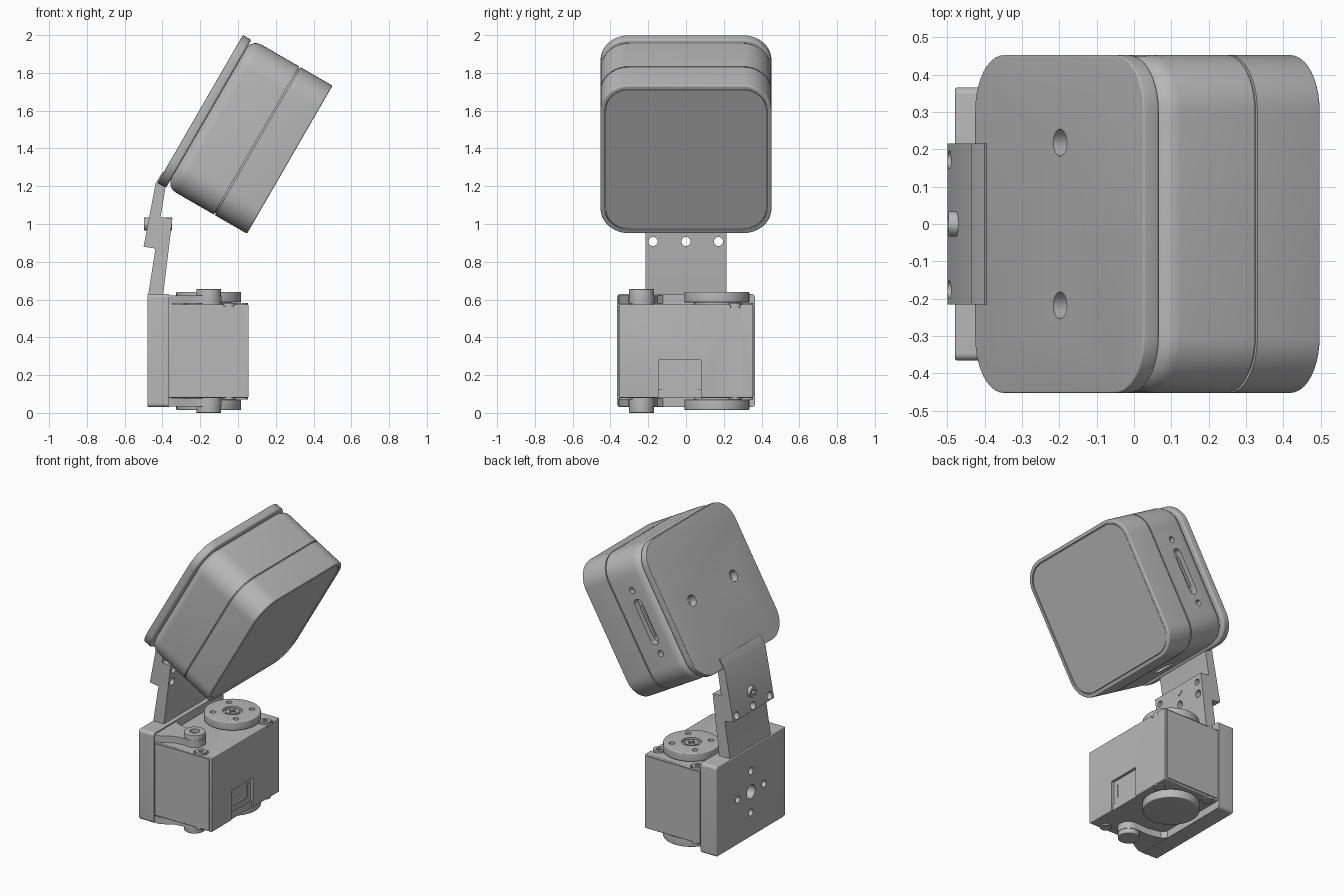
import bpy, bmesh, math
from mathutils import Matrix, Vector

if "Cube" in bpy.data.objects:
    bpy.data.objects.remove(bpy.data.objects["Cube"])

grey = bpy.data.materials.new("plain grey")
grey.use_nodes = True
grey.diffuse_color = (0.48, 0.48, 0.48, 1)
grey.node_tree.nodes["Principled BSDF"].inputs["Base Color"].default_value = (0.48, 0.48, 0.48, 1)


def frame(a, b, c, origin=(0, 0, 0)):
    """Matrix whose columns are the local axes and origin."""
    m = Matrix((a, b, c)).transposed().to_4x4()
    m.translation = Vector(origin)
    return m


UP = Matrix.Identity(4)                                   # outline in xy
SIDE = frame((1, 0, 0), (0, 0, 1), (0, -1, 0))            # outline in xz
FACE = frame((0, 1, 0), (0, 0, 1), (1, 0, 0))             # outline in yz
c30, s30 = math.cos(math.radians(30)), 0.5
HEAD = frame((0, 1, 0), (s30, 0, c30), (c30, 0, -s30), (-0.198, 0, 1.613))
HEAD_SIDE = HEAD @ frame((0, 1, 0), (0, 0, 1), (1, 0, 0))  # outline in head (up, depth)
HEAD_BASE = HEAD @ frame((1, 0, 0), (0, 0, 1), (0, -1, 0))  # outline in head (across, depth)


def slab(name, outline, lo, hi, matrix=UP, round_lo=0, round_hi=0):
    """Extrude an outline from lo to hi, with optional rounded rims."""
    bm = bmesh.new()
    base = bm.faces.new([bm.verts.new((x, y, lo)) for x, y in outline])
    top = bmesh.ops.extrude_face_region(bm, geom=[base])["geom"]
    for v in top:
        if isinstance(v, bmesh.types.BMVert):
            v.co.z = hi
    for level, r in ((lo, round_lo), (hi, round_hi)):
        if r:
            rim = [e for e in bm.edges if all(abs(v.co.z - level) < 1e-5 for v in e.verts)]
            bmesh.ops.bevel(bm, geom=rim, offset=r, segments=5, profile=0.5, affect='EDGES')
    bmesh.ops.recalc_face_normals(bm, faces=bm.faces)
    bm.transform(matrix)
    mesh = bpy.data.meshes.new(name)
    bm.to_mesh(mesh)
    bm.free()
    mesh.materials.append(grey)
    obj = bpy.data.objects.new(name, mesh)
    bpy.context.collection.objects.link(obj)
    return obj


def rounded(w, h, r, cx=0, cy=0, n=10):
    pts = []
    for k, (sx, sy) in enumerate(((1, 1), (-1, 1), (-1, -1), (1, -1))):
        for i in range(n + 1):
            a = math.pi / 2 * (k + i / n)
            pts.append((cx + sx * (w / 2 - r) + r * math.cos(a),
                        cy + sy * (h / 2 - r) + r * math.sin(a)))
    return pts


def rect(x0, x1, y0, y1):
    return [(x0, y0), (x1, y0), (x1, y1), (x0, y1)]


def circle(cx, cy, r, n=32):
    return [(cx + r * math.cos(2 * math.pi * i / n), cy + r * math.sin(2 * math.pi * i / n)) for i in range(n)]


def cut(target, *args):
    """Subtract a slab from the target and discard the cutter."""
    tool = slab("cutter", *args)
    tool.hide_render = True
    mod = target.modifiers.new("cut", 'BOOLEAN')
    mod.object, mod.operation, mod.solver = tool, 'DIFFERENCE', 'EXACT'
    bpy.context.view_layer.objects.active = target
    bpy.ops.object.modifier_apply(modifier=mod.name)
    bpy.data.objects.remove(tool)


# Head: mounting plate, rear shell, seam core, front shell with inset panel
plate = slab("head_mount_plate", rounded(0.905, 0.905, 0.15, 0, -0.005), 0, 0.052, HEAD, 0.004, 0.012)
rear = slab("rear_shell", rounded(0.905, 0.905, 0.15), 0.05, 0.341, HEAD, 0.06)
slab("seam_core", rounded(0.885, 0.885, 0.14), 0.33, 0.36, HEAD)
front = slab("front_shell", rounded(0.905, 0.905, 0.15), 0.349, 0.545, HEAD, 0, 0.008)
cut(front, rounded(0.86, 0.86, 0.13), 0.533, 0.6, HEAD)
slab("front_panel", rounded(0.85, 0.85, 0.125), 0.52, 0.541, HEAD)
for y in (-0.218, 0.218):
    cut(plate, circle(y, 0, 0.036), -0.02, 0.06, HEAD)

# Port slot with two small holes on the left side, cable hole underneath
cut(rear, rounded(0.3, 0.06, 0.029, 0, 0.2), 0.41, 0.5, HEAD_SIDE)
slab("port_tongue", rounded(0.2, 0.018, 0.008, 0, 0.2), 0.4, 0.44, HEAD_SIDE)
for u in (-0.21, 0.21):
    cut(rear, circle(u, 0.2, 0.02, 20), 0.42, 0.5, HEAD_SIDE)
cut(rear, rounded(0.14, 0.07, 0.034, 0, 0.22), 0.42, 0.5, HEAD_BASE)

# Leaning tab below the head, and the bracket arm behind it
tab = slab("head_tab", [(-0.436, 1.215), (-0.5, 0.88), (-0.437, 0.87), (-0.383, 1.2),
                        (-0.36, 1.25), (-0.4, 1.275)], -0.215, 0.215, SIDE)
arm = slab("bracket_arm", [(-0.48, 0.6), (-0.4, 0.6), (-0.392, 0.66), (-0.347, 1.03),
                           (-0.411, 1.036), (-0.476, 0.62)], -0.215, 0.215, SIDE)
for y in (-0.175, 0, 0.172):
    for part in (tab, arm):
        cut(part, circle(y, 0.907, 0.024, 20), -0.6, -0.3, FACE)
for y in (-0.175, 0.172):
    cut(arm, circle(y, 0.985, 0.02, 20), -0.39, -0.3, FACE)
bolt = slab("tab_bolt", circle(0, 1.0, 0.034), -0.497, -0.35, FACE)
cut(bolt, circle(0, 1.0, 0.017, 6), -0.6, -0.48, FACE)

# Bracket back plate with a ring of holes
back = slab("bracket_back", rounded(0.732, 0.6, 0.02, 0, 0.33), -0.48, -0.365, FACE, 0.008)
cut(back, circle(0, 0.33, 0.045), -0.6, -0.4, FACE)
for i in range(4):
    a = i * math.pi / 2
    cut(back, circle(0.138 * math.cos(a), 0.33 + 0.138 * math.sin(a), 0.023, 20), -0.6, -0.4, FACE)

# Motor body
body = slab("motor_body", rect(-0.37, 0.055, -0.355, 0.355), 0.08, 0.575, UP, 0.006, 0.006)
slab("motor_side_panels", rect(-0.355, 0.037, -0.361, 0.361), 0.09, 0.565)

# Connector socket with walls and pins
cut(body, rect(-0.145, 0.08, 0.07, 0.28), -0.04, 0.1, FACE)
slab("socket_floor", rect(-0.145, 0.08, 0.08, 0.125), -0.04, 0.045, FACE)
housing = slab("socket_housing", rect(-0.125, 0.06, 0.12, 0.25), -0.04, 0.04, FACE)
cut(housing, rect(-0.108, 0.043, 0.155, 0.3), -0.02, 0.1, FACE)
for i in range(3):
    y = -0.085 + i * 0.05
    slab("socket_pin", rect(y, y + 0.018, 0.15, 0.245), -0.03, 0.03, FACE)


# Top hardware, repeated on the underside by mirroring in height
MIRROR = Matrix.Translation((0, 0, 0.655)) @ Matrix.Scale(-1, 4, (0, 0, 1))
for label, m in (("top", UP), ("bottom", MIRROR)):
    cx, cy = -0.155, 0.163
    slab(label + "_disc_neck", circle(cx, cy, 0.12), 0.56, 0.59, m)
    disc = slab(label + "_disc", circle(cx, cy, 0.172, 64), 0.585, 0.64, m, 0.004, 0.006)
    cut(disc, circle(cx, cy, 0.06), 0.622, 0.7, m)
    for i in range(4):
        a = i * math.pi / 2 + math.pi / 4
        cut(disc, circle(cx + 0.12 * math.cos(a), cy + 0.12 * math.sin(a), 0.018, 16), 0.6, 0.7, m)
    hub = slab(label + "_disc_screw", circle(cx, cy, 0.042), 0.6, 0.636, m)
    cut(hub, rect(cx - 0.025, cx + 0.025, cy - 0.006, cy + 0.006), 0.625, 0.7, m)
    cut(hub, rect(cx - 0.006, cx + 0.006, cy - 0.025, cy + 0.025), 0.625, 0.7, m)

    # Bracket finger reaching out to the pivot boss
    finger = [(-0.4, -0.36), (-0.33, -0.355), (-0.25, -0.31)]
    finger += [(cx + 0.07 * math.cos(t), -0.235 + 0.07 * math.sin(t))
               for t in [math.radians(-110 + 20 * i) for i in range(11)]]
    finger += [(-0.25, -0.17), (-0.34, -0.15), (-0.4, -0.08)]
    slab(label + "_bracket_finger", finger, 0.578, 0.622, m)
    boss = slab(label + "_pivot_boss", circle(cx, -0.235, 0.066), 0.575, 0.655, m, 0, 0.004)
    cut(boss, circle(cx, -0.235, 0.03), 0.63, 0.7, m)

    # Corner screws sitting in pockets
    for x, y in ((-0.048, -0.32), (0.018, 0.26), (-0.31, 0.32)):
        cut(body, circle(x, y, 0.045), 0.555, 0.7, m)
        screw = slab(label + "_corner_screw", circle(x, y, 0.036, 24), 0.545, 0.583, m)
        cut(screw, circle(x, y, 0.018, 6), 0.57, 0.7, m)

# Smooth rounded walls, keep sharp edges
bpy.ops.object.select_all(action='DESELECT')
for obj in bpy.context.scene.objects:
    if obj.type == 'MESH':
        obj.select_set(True)
        bpy.context.view_layer.objects.active = obj
bpy.ops.object.shade_smooth_by_angle(angle=math.radians(30))
